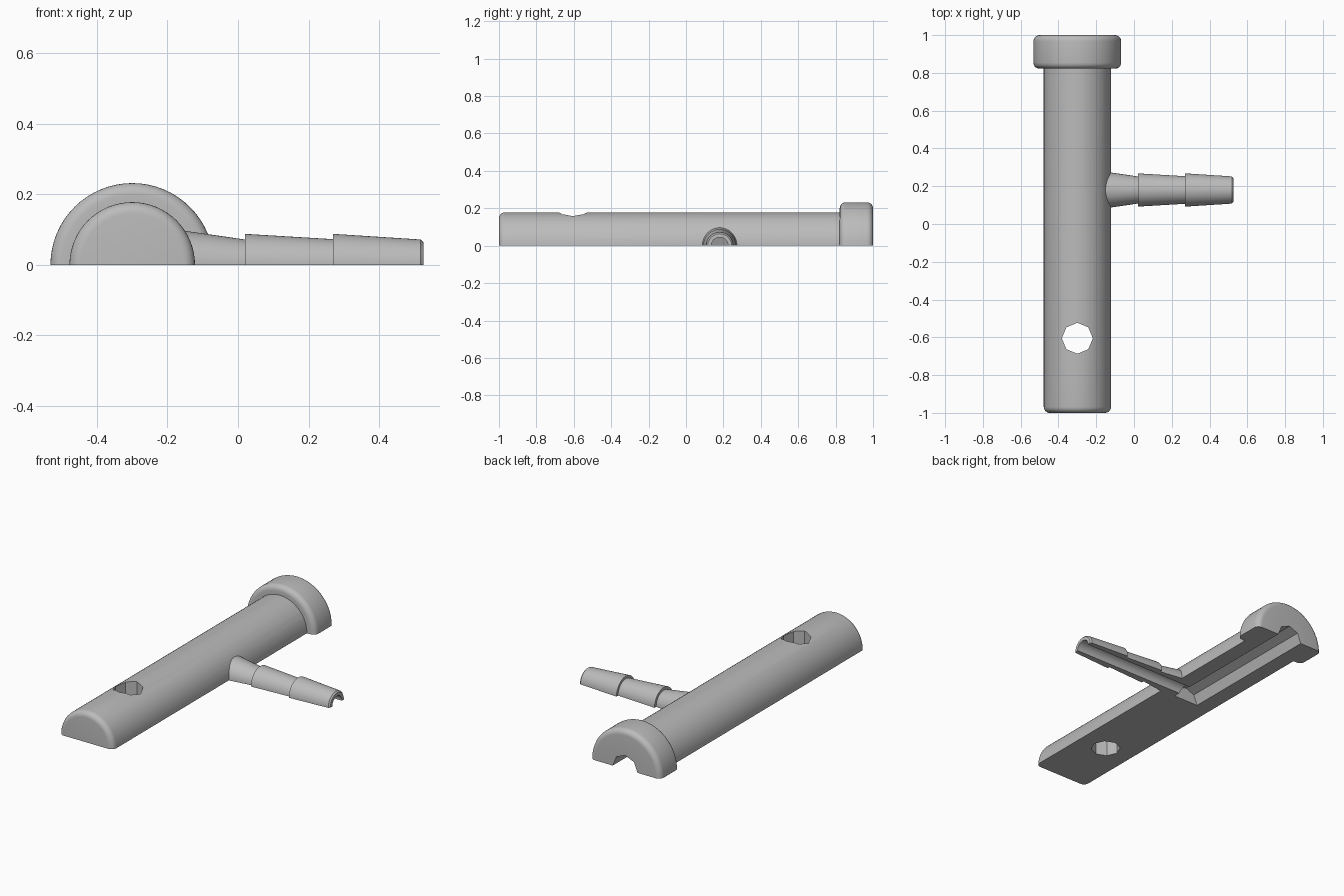
import bpy, bmesh
from math import pi, sin, cos
from mathutils import Matrix, Vector

if "Cube" in bpy.data.objects:
    bpy.data.objects.remove(bpy.data.objects["Cube"])

AXIS_X = -0.30      # main tube axis
PORT_Y = 0.18       # side nozzle axis
BORE = 0.082

grey = bpy.data.materials.new("plain grey")
grey.use_nodes = True
colour = (0.5, 0.5, 0.5, 1)
grey.diffuse_color = colour
grey.node_tree.nodes["Principled BSDF"].inputs["Base Color"].default_value = colour


def finish(name, bm):
    bmesh.ops.recalc_face_normals(bm, faces=bm.faces)
    mesh = bpy.data.meshes.new(name)
    bm.to_mesh(mesh)
    bm.free()
    mesh.materials.append(grey)
    obj = bpy.data.objects.new(name, mesh)
    bpy.context.collection.objects.link(obj)
    return obj


def lathe(name, profile, origin, axis):
    """Revolve (distance along axis, radius) points about an axis through origin."""
    bm = bmesh.new()
    origin, axis = Vector(origin), Vector(axis)
    up = Vector((0, 0, 1))
    verts = [bm.verts.new(origin + axis * d + up * r) for d, r in profile]
    edges = [bm.edges.new(pair) for pair in zip(verts, verts[1:])]
    bmesh.ops.spin(bm, geom=verts + edges, cent=origin, axis=axis,
                   angle=2 * pi, steps=64, use_merge=False)
    bmesh.ops.remove_doubles(bm, verts=bm.verts, dist=1e-4)
    return finish(name, bm)


def prism(name, radius, sides, length, matrix):
    bm = bmesh.new()
    bmesh.ops.create_cone(bm, cap_ends=True, segments=sides, radius1=radius,
                          radius2=radius, depth=length, matrix=matrix)
    return finish(name, bm)


def round_corner(d, r, size, start, end, steps=6):
    """Arc about (d, r), angles in quarter turns."""
    angles = [(start + (end - start) * i / steps) * pi / 2 for i in range(steps + 1)]
    return [(d + size * cos(a), r + size * sin(a)) for a in angles]


def combine(target, other, operation):
    mod = target.modifiers.new(operation.lower(), 'BOOLEAN')
    mod.operation, mod.object, mod.solver = operation, other, 'EXACT'
    bpy.context.view_layer.objects.active = target
    bpy.ops.object.modifier_apply(modifier=mod.name)
    bpy.data.objects.remove(other)


# Main tube with rounded front end
E = 0.032
tube = lathe("half_tube",
             [(-1, 0)] + round_corner(-1 + E, 0.178 - E, E, 2, 1) + [(0.92, 0.178), (0.92, 0)],
             (AXIS_X, 0, 0), (0, 1, 0))

# End collar, rounded on both rims
collar = lathe("collar",
               [(0.822, 0)] + round_corner(0.822 + E, 0.232 - E, E, 2, 1)
               + round_corner(1 - E, 0.232 - E, E, 1, 0) + [(1, 0)],
               (AXIS_X, 0, 0), (0, 1, 0))

# Barbed side nozzle
nozzle = lathe("barbed_nozzle",
               [(-0.28, 0), (-0.28, 0.115), (0.02, 0.072), (0.02, 0.088), (0.27, 0.073),
                (0.27, 0.088), (0.518, 0.072), (0.526, 0.064), (0.526, 0)],
               (0, PORT_Y, 0), (1, 0, 0))
combine(tube, collar, 'UNION')
combine(tube, nozzle, 'UNION')

# Octagonal bore, round nozzle bore and vertical hole
along_y = Matrix.Rotation(pi / 2, 4, 'X')
along_x = Matrix.Rotation(pi / 2, 4, 'Y')
cutters = [
    prism("bore_cutter", BORE, 8, 1.0, Matrix.Translation((AXIS_X, 0.595, 0)) @ along_y),
    prism("nozzle_cutter", 0.045, 32, 1.0, Matrix.Translation((0.2, PORT_Y, 0)) @ along_x),
    prism("hole_cutter", BORE, 8, 1.0, Matrix.Translation((AXIS_X, -0.605, 0))),
]
for cutter in cutters:
    combine(tube, cutter, 'DIFFERENCE')

# Split the part on its flat underside
bm = bmesh.new()
bmesh.ops.create_cube(bm, size=3, matrix=Matrix.Translation((0, 0, -1.5)))
combine(tube, finish("lower_half_cutter", bm), 'DIFFERENCE')

bpy.ops.object.select_all(action='DESELECT')
tube.select_set(True)
bpy.context.view_layer.objects.active = tube
bpy.ops.object.shade_smooth_by_angle(angle=pi / 6)
